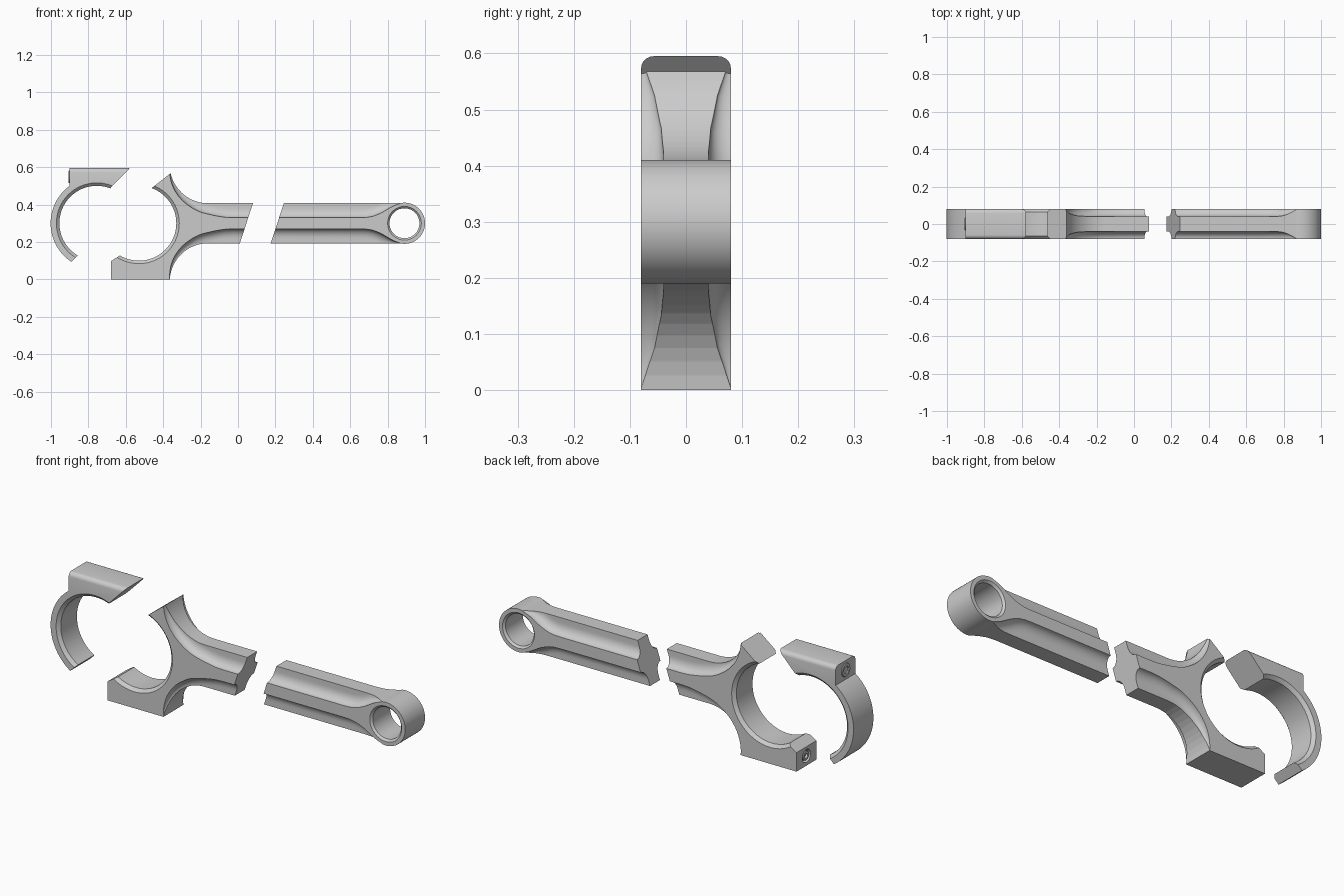
import bpy, bmesh
from math import sin, cos, radians, pi

if "Cube" in bpy.data.objects:
    bpy.data.objects.remove(bpy.data.objects["Cube"])

HALF = 0.08   # half thickness in y
ZC = 0.3      # centre line height


def arc(cx, cz, r, a0, a1, n):
    return [(cx + r * cos(radians(a0 + (a1 - a0) * i / n)),
             cz + r * sin(radians(a0 + (a1 - a0) * i / n))) for i in range(n + 1)]


def finish(name, bm):
    bmesh.ops.recalc_face_normals(bm, faces=bm.faces)
    me = bpy.data.meshes.new(name)
    bm.to_mesh(me)
    bm.free()
    ob = bpy.data.objects.new(name, me)
    bpy.context.collection.objects.link(ob)
    return ob


def plate(name, outline, round_z=None):
    """Extrude an x-z outline through y, rounding the long edges at height round_z."""
    bm = bmesh.new()
    f = bm.faces.new([bm.verts.new((x, -HALF, z)) for x, z in outline])
    ext = bmesh.ops.extrude_face_region(bm, geom=[f])
    bmesh.ops.translate(bm, vec=(0, 2 * HALF, 0),
                        verts=[v for v in ext['geom'] if isinstance(v, bmesh.types.BMVert)])
    if round_z is not None:
        edges = [e for e in bm.edges
                 if all(abs(v.co.z - round_z) < 1e-4 for v in e.verts)
                 and abs(e.verts[0].co.y - e.verts[1].co.y) < 1e-5]
        bmesh.ops.bevel(bm, geom=edges, offset=0.022, segments=5, profile=0.5,
                        affect='EDGES', clamp_overlap=False)
    return finish(name, bm)


def skin(bm, rings):
    rings = [[bm.verts.new(p) for p in r] for r in rings]
    n = len(rings[0])
    for a, b in zip(rings, rings[1:]):
        for i in range(n):
            bm.faces.new((a[i], a[(i + 1) % n], b[(i + 1) % n], b[i]))
    bm.faces.new(rings[0])
    bm.faces.new(rings[-1])


def lathe(name, profile, centre, axis, n=96):
    """Turn (along, radius) pairs around the x or y axis."""
    cx, cy, cz = centre
    rings = []
    for d, r in profile:
        ring = []
        for i in range(n):
            c, s = r * cos(2 * pi * i / n), r * sin(2 * pi * i / n)
            ring.append((cx + d, cy + c, cz + s) if axis == 'x' else (cx + c, cy + d, cz + s))
        rings.append(ring)
    bm = bmesh.new()
    skin(bm, rings)
    return finish(name, bm)


def bore(cx, r, ch_y, ch_r):
    """Cutter for a through hole with chamfers on both faces."""
    k = ch_r / ch_y
    y0, y1 = HALF - ch_y, HALF + 0.02
    big = r + k * (y1 - y0)
    return lathe('bore_cutter', [(-y1, big), (-y0, r), (y0, r), (y1, big)], (cx, 0, ZC), 'y')


def cut(ob, *cutters):
    bpy.context.view_layer.objects.active = ob
    for c in cutters:
        c.hide_render = True
        m = ob.modifiers.new('cut', 'BOOLEAN')
        m.operation, m.solver, m.object = 'DIFFERENCE', 'EXACT', c
        bpy.ops.object.modifier_apply(modifier=m.name)


def lerp(table, t):
    for (t0, *a), (t1, *b) in zip(table, table[1:]):
        if t <= t1:
            k = (t - t0) / (t1 - t0)
            return [p + (q - p) * k for p, q in zip(a, b)]
    return table[-1][1:]


# Concave corner grooves giving the shaft its cross-shaped section
FX, FR, SH = -0.16, 0.205, 0.107          # fillet centre x, fillet radius, shaft half height
claw = [(185, .001, .079), (205, .012, .056), (225, .024, .044), (246, .037, .04),
        (258, .048, .04), (270, .058, .04)]
straight = [(-.13, .065, .04), (-.1, .0705, .04), (-.07, .075, .04), (-.03, .077, .04),
            (.66, .077, .04), (.69, .0755, .04), (.72, .07, .04), (.745, .061, .04),
            (.77, .05, .041), (.79, .038, .043), (.81, .026, .048), (.83, .015, .056),
            (.85, .007, .067), (.87, .001, .079)]


def groove_cutter():
    stations = []
    for i in range(18):
        t = 185 + 5 * i
        d, a = lerp(claw, t)
        ox, oz = cos(radians(t)), sin(radians(t))
        stations.append((FX + FR * ox, SH + FR + FR * oz, ox, oz, d, a))
    stations += [(x, SH, 0, -1, d, a) for x, d, a in straight]
    bm = bmesh.new()
    for sy in (1, -1):
        for sz in (1, -1):
            rings = []
            for x, z, ux, uz, d, a in stations:
                ru, ry = min(d, .05), .0803 - a
                prof = [(-.05, a)]
                prof += [(d - ru + ru * sin(k * pi / 16), .0803 - ry * cos(k * pi / 16))
                         for k in range(9)]
                prof += [(d, .1), (-.05, .1)]
                rings.append([(x + u * ux, sy * y, ZC + sz * (z + u * uz)) for u, y in prof])
            skin(bm, rings)
    return finish('groove_cutter', bm)


grooves = groove_cutter()

# Broken-off bearing cap
CX = -0.755
cap = plate('bearing_cap',
            [(-.9, .595), (-.578, .595), (-.685, .485)]
            + arc(CX, ZC, .19, 70, 240, 40)
            + arc(CX, ZC, .247, 236.5, 126.2, 40), round_z=.595)
cap_bore = bore(CX, .2, .015, .016)
cut(cap, cap_bore)

# Big end with the stub of the shaft
BX = -0.53
big = plate('big_end',
            [(.08, ZC + SH), (.01, ZC - SH)]
            + arc(FX, ZC - SH - FR, FR, 90, 176.6, 12)
            + [(-.68, 0), (-.68, .097)]
            + arc(BX, ZC, .19, 241, 432, 48)
            + arc(FX, ZC + SH + FR, FR, 192.5, 270, 16), round_z=0)
big_bore = bore(BX, .2, .015, .016)
bolt_hole = lathe('bolt_hole_cutter', [(-.05, .033), (.02, .033)], (-.68, 0, .05), 'x', 32)
cut(big, big_bore, grooves, bolt_hole)

# Small end with the rest of the shaft
SX = 0.89
small = plate('small_end',
              [(.175, ZC - SH), (.245, ZC + SH), (SX - .025, ZC + SH)]
              + arc(SX, ZC, .11, 103, -103, 56) + [(SX - .025, ZC - SH)])
small_bore = bore(SX, .08, .01, .01)
cut(small, grooves, small_bore)

# Socket-head bolt in the cap and sheared bolt in the big end
head = lathe('cap_bolt', [(.012, .034), (-.003, .034), (-.006, .031), (-.006, .019), (.01, .017)],
             (-.9, 0, .548), 'x', 32)
stub = lathe('sheared_bolt', [(.03, .024), (.004, .024), (.001, .021), (.001, .012), (.012, .01)],
             (-.68, 0, .05), 'x', 32)

for c in (grooves, cap_bore, big_bore, bolt_hole, small_bore):
    bpy.data.objects.remove(c)

for ob in (cap, big, small, head, stub):
    bpy.ops.object.select_all(action='DESELECT')
    ob.select_set(True)
    bpy.context.view_layer.objects.active = ob
    bpy.ops.object.shade_smooth_by_angle(angle=radians(28))
